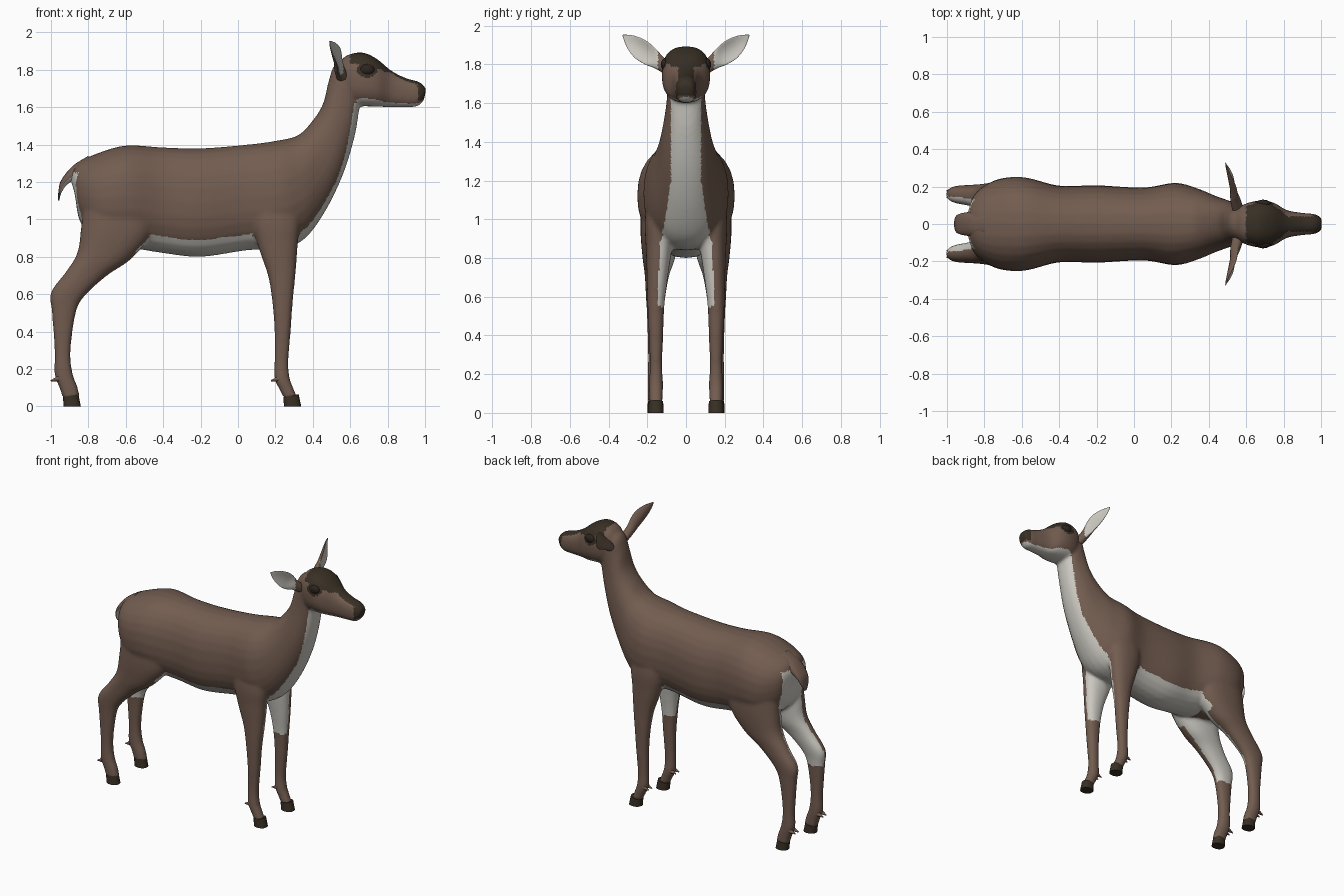
import bpy
import bmesh
import math
from mathutils import Matrix, Vector

if "Cube" in bpy.data.objects:
    bpy.data.objects.remove(bpy.data.objects["Cube"])


def material(name, colour):
    mat = bpy.data.materials.new(name)
    mat.use_nodes = True
    mat.diffuse_color = (*colour, 1)
    mat.node_tree.nodes["Principled BSDF"].inputs["Base Color"].default_value = (*colour, 1)
    return mat


PALETTE = [
    material("brown coat", (0.17, 0.108, 0.08)),
    material("pale fur", (0.6, 0.58, 0.53)),
    material("dark fur", (0.04, 0.029, 0.018)),
    material("eye brown", (0.025, 0.017, 0.013)),
]
BROWN, PALE, DARK, EYE = range(4)


def catmull(a, b, c, d, t):
    """Smooth blend from section b to section c."""
    return [0.5 * (2 * q + (r - p) * t + (2 * p - 5 * q + 4 * r - s) * t * t
                   + (3 * q - p - 3 * r + s) * t ** 3)
            for p, q, r, s in zip(a, b, c, d)]


def loft(bm, sections, sides=28, steps=6, squareness=0.88):
    """Skin rings; a section is (x, z) of both edges, half width, centre y."""
    last = len(sections) - 1
    path = []
    for i in range(last):
        four = [sections[min(max(k, 0), last)] for k in range(i - 1, i + 3)]
        path += [catmull(*four, j / steps) for j in range(steps)]
    path.append(sections[last])

    def bulge(v):
        return math.copysign(abs(v) ** squareness, v)

    rings = []
    for x1, z1, x2, z2, width, y in path:
        ring = []
        for k in range(sides):
            angle = math.tau * k / sides
            u, v = bulge(math.cos(angle)), bulge(math.sin(angle))
            ring.append(bm.verts.new(((x1 + x2) / 2 + u * (x1 - x2) / 2,
                                      y + v * width,
                                      (z1 + z2) / 2 + u * (z1 - z2) / 2)))
        rings.append(ring)
    for low, high in zip(rings, rings[1:]):
        for k in range(sides):
            m = (k + 1) % sides
            bm.faces.new((low[k], low[m], high[m], high[k]))
    bm.faces.new(rings[0])
    bm.faces.new(rings[-1])


def finish(bm, name, paint=lambda c, n: BROWN, remesh=False, angle=60):
    """Make the object, optionally fuse its pieces, and colour faces by rule."""
    bmesh.ops.recalc_face_normals(bm, faces=bm.faces)
    mesh = bpy.data.meshes.new(name)
    bm.to_mesh(mesh)
    bm.free()
    obj = bpy.data.objects.new(name, mesh)
    bpy.context.collection.objects.link(obj)
    bpy.ops.object.select_all(action="DESELECT")
    obj.select_set(True)
    bpy.context.view_layer.objects.active = obj
    if remesh:
        fuse = obj.modifiers.new("fuse", "REMESH")
        fuse.mode = "VOXEL"
        fuse.voxel_size = 0.01
        soften = obj.modifiers.new("soften", "SMOOTH")
        soften.factor = 0.5
        soften.iterations = 9
        for mod in (fuse, soften):
            bpy.ops.object.modifier_apply(modifier=mod.name)
    for mat in PALETTE:
        obj.data.materials.append(mat)
    for poly in obj.data.polygons:
        poly.material_index = paint(poly.center, poly.normal)
    bpy.ops.object.shade_smooth_by_angle(angle=math.radians(angle))
    return obj


def with_y(sections, y=0):
    return [(*s, y) for s in sections]


# Trunk and neck: upper edge, lower edge, half width
TRUNK = with_y([
    (-.90, 1.23, -.87, 1.13, .05), (-.86, 1.30, -.84, .98, .16),
    (-.76, 1.35, -.72, .87, .235), (-.6, 1.395, -.58, .85, .25),
    (-.4, 1.385, -.4, .82, .205), (-.2, 1.38, -.2, .8, .207),
    (.05, 1.40, .05, .835, .195), (.2, 1.42, .24, .845, .22),
    (.32, 1.45, .36, .90, .19), (.40, 1.53, .47, 1.05, .15),
    (.455, 1.62, .565, 1.25, .122), (.485, 1.74, .625, 1.45, .1),
    (.52, 1.83, .65, 1.6, .095), (.6, 1.86, .67, 1.66, .08)])

# Head from the back of the skull to the nose
HEAD = with_y([
    (.525, 1.80, .56, 1.68, .06), (.57, 1.87, .61, 1.615, .105),
    (.66, 1.893, .68, 1.605, .125), (.74, 1.86, .75, 1.603, .115),
    (.82, 1.795, .81, 1.6, .075), (.9, 1.755, .89, 1.6, .06),
    (.97, 1.735, .96, 1.605, .053), (1.006, 1.7, .995, 1.64, .035)])

# Legs: rear edge, front edge, half width, centre y
HIND_LEG = [
    (-.82, 1.15, -.45, 1.1, .1, .13), (-.84, .95, -.46, .93, .1, .135),
    (-.86, .82, -.57, .79, .085, .14), (-.92, .72, -.70, .70, .063, .15),
    (-1.0, .61, -.82, .59, .05, .157), (-.995, .5, -.867, .5, .041, .16),
    (-.98, .3, -.895, .3, .036, .16), (-.98, .17, -.885, .18, .038, .16),
    (-.955, .1, -.86, .11, .037, .16), (-.935, .04, -.845, .05, .036, .16)]
FRONT_LEG = [
    (.1, 1.2, .3, 1.2, .05, .14), (.08, 1.0, .33, 1.0, .072, .14),
    (.11, .85, .32, .87, .068, .14), (.16, .7, .307, .7, .054, .148),
    (.183, .56, .293, .56, .044, .155), (.195, .4, .282, .4, .037, .155),
    (.195, .25, .27, .25, .032, .155), (.195, .15, .275, .16, .036, .155),
    (.222, .09, .295, .1, .035, .155), (.248, .04, .317, .05, .034, .155)]


def mirrored(sections, side):
    return [(*s[:5], s[5] * side) for s in sections]


def coat(c, n):
    """Pale throat, belly, inner legs and rump; dark crown and nose."""
    x, y, z = c.x, abs(c.y), c.z
    inward = -n.y * math.copysign(1, c.y)
    if x > .55 and z > 1.62 or x > .68:
        crown = .118 if x < .75 else max(.04, .118 - (x - .75) * 1.2)
        if x > .96 and z > 1.64:
            return DARK
        if y > .06 and ((x - .69) / .055) ** 2 + ((z - 1.8) / .042) ** 2 < 1:
            return DARK
        if x > .6 and n.z > .42 and y < crown:
            return DARK
        return PALE if n.z < -.6 else BROWN
    throat = .078 + max(0, 1.2 - z) * .15
    if x > .3 and z > .8 and y < throat and n.x - n.z > .4:
        return PALE
    if z > .75 and n.z < -.55 and -.55 < x < .4:
        return PALE
    if x > .05 and .55 < z < .92 and inward > .1:
        return PALE
    if x < -.4 and .5 < z < .92 and inward > .15:
        return PALE
    if x < -.78 and .85 < z < 1.25 and y < .13 and n.x < -.25:
        return PALE
    return BROWN


# Body, head and legs fused into one skin
body = bmesh.new()
loft(body, TRUNK)
loft(body, HEAD, squareness=0.8)
for side in (1, -1):
    loft(body, mirrored(HIND_LEG, side))
    loft(body, mirrored(FRONT_LEG, side))
finish(body, "body", coat, remesh=True, angle=80)

# Tail, pale beneath
tail = bmesh.new()
loft(tail, with_y([
    (-.80, 1.34, -.80, 1.24, .07), (-.885, 1.285, -.865, 1.215, .065),
    (-.945, 1.21, -.915, 1.185, .055), (-.96, 1.15, -.945, 1.14, .04),
    (-.962, 1.1, -.955, 1.1, .012)]))
finish(tail, "tail", lambda c, n: PALE if n.x > .2 else BROWN)

for side, label in ((1, "left"), (-1, "right")):
    # Hooves and dewclaws
    for leg, x, y in (("hind", -.89, .16), ("front", .288, .155)):
        hoof = bmesh.new()
        loft(hoof, [(x - .046, .05, x + .036, .066, .037, y * side),
                    (x - .042, 0, x + .05, 0, .04, y * side)], steps=2)
        finish(hoof, f"{leg}_hoof_{label}", lambda c, n: DARK, angle=40)
        claws = bmesh.new()
        for offset in (-.018, .018):
            tip = Matrix.Translation((x - .09, y * side + offset, .143))
            bmesh.ops.create_cone(
                claws, cap_ends=True, segments=10, radius1=.016, radius2=.003,
                depth=.045, matrix=tip @ Matrix.Rotation(math.radians(-105), 4, "Y"))
        finish(claws, f"{leg}_dewclaws_{label}")

    # Cupped ear, built upright and then swung outward
    ear = bmesh.new()
    loft(ear, [(-r, t, r, t, w, 0) for t, r, w in (
        (0, .03, .03), (.07, .036, .026), (.13, .05, .014), (.19, .054, .01),
        (.25, .04, .007), (.29, .02, .005), (.315, .003, .002))], squareness=1)
    for v in ear.verts:
        v.co.y += 7 * v.co.x ** 2 * min(1, v.co.z / .12)
    axis = Vector((-.065, .245, .185)).normalized()
    forward = Vector((1, .28, 0))
    forward = (forward - axis * forward.dot(axis)).normalized()
    across = forward.cross(axis)
    turn = Matrix((across, forward, axis)).transposed().to_4x4()
    place = Matrix.Diagonal((1, side, 1, 1)) @ Matrix.Translation((.555, .08, 1.765)) @ turn
    ear.transform(place)
    facing = Vector((forward.x, forward.y * side, forward.z))
    finish(ear, f"ear_{label}",
           lambda c, n: PALE if n.dot(facing) > .25 and abs(c.y) > .145 else BROWN)

    # Eye
    eye = bmesh.new()
    bmesh.ops.create_uvsphere(
        eye, u_segments=24, v_segments=12, radius=1,
        matrix=Matrix.Translation((.69, .108 * side, 1.80)) @ Matrix.Diagonal((.04, .022, .03, 1)))
    finish(eye, f"eye_{label}", lambda c, n: EYE)
